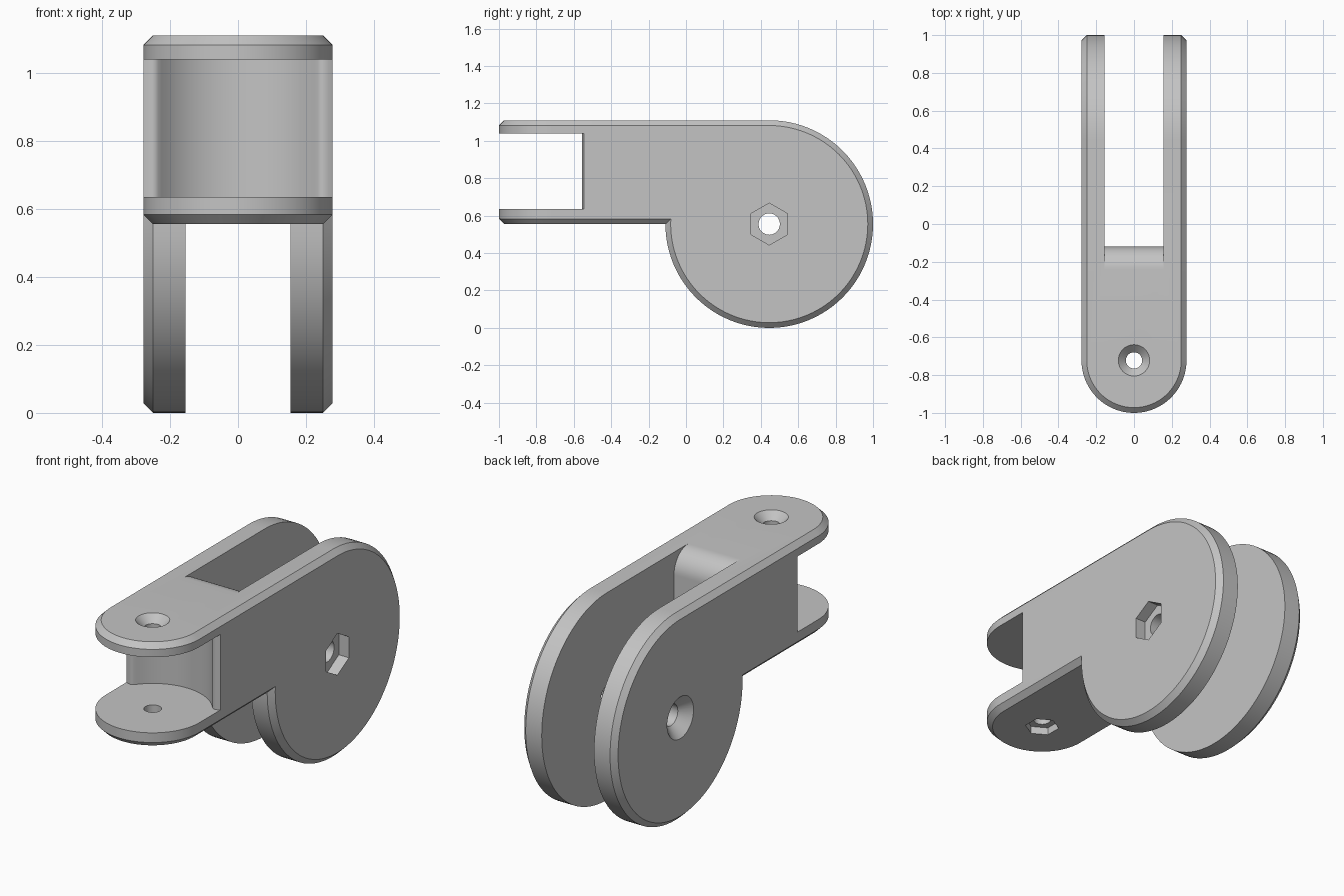
import bpy, bmesh
from math import sin, cos, pi, sqrt
from mathutils import Vector

old = bpy.data.objects.get("Cube")
if old:
    bpy.data.objects.remove(old, do_unlink=True)

HALF, CHAMFER = 0.278, 0.028          # half width of the link, edge chamfer
R = 0.555                             # rear disc radius, also the arm height
TOP = 2 * R
REAR_Y, FRONT_Y = 1 - R, HALF - 1     # the two pivot positions

grey = bpy.data.materials.new("plain_grey")
grey.use_nodes = True
grey.diffuse_color = (0.55, 0.55, 0.55, 1)
grey.node_tree.nodes["Principled BSDF"].inputs["Base Color"].default_value = grey.diffuse_color


def loft(name, rings):
    """Closed solid through rings with equal point counts."""
    bm = bmesh.new()
    loops = [[bm.verts.new(p) for p in ring] for ring in rings]
    n = len(loops[0])
    for a, b in zip(loops, loops[1:]):
        for i in range(n):
            j = (i + 1) % n
            bm.faces.new((a[i], a[j], b[j], b[i]))
    bm.faces.new(loops[0])
    bm.faces.new(loops[-1])
    bmesh.ops.recalc_face_normals(bm, faces=bm.faces)
    mesh = bpy.data.meshes.new(name)
    bm.to_mesh(mesh)
    bm.free()
    mesh.materials.append(grey)
    obj = bpy.data.objects.new(name, mesh)
    bpy.context.collection.objects.link(obj)
    return obj


def turned(name, axis, steps, n):
    """Round or n-sided solid; steps are (position, radius) along x or z."""
    def point(pos, r, t):
        if axis == "x":
            return Vector((pos, REAR_Y + r * sin(t), R + r * cos(t)))
        return Vector((r * sin(t), FRONT_Y + r * cos(t), pos))
    return loft(name, [[point(p, r, 2 * pi * i / n) for i in range(n)] for p, r in steps])


def boolean(target, tool, operation):
    mod = target.modifiers.new(tool.name, "BOOLEAN")
    mod.operation, mod.object, mod.solver = operation, tool, "EXACT"
    bpy.context.view_layer.objects.active = target
    bpy.ops.object.modifier_apply(modifier=mod.name)
    bpy.data.objects.remove(tool, do_unlink=True)


# Arm with a rounded nose and chamfered top and bottom edges
def arm_ring(z, r):
    nose = [(-r * cos(pi * i / 48), FRONT_Y - r * sin(pi * i / 48), z) for i in range(49)]
    return nose + [(r, REAR_Y, z), (-r, REAR_Y, z)]


inner = HALF - CHAMFER
link = loft("hinge_link", [arm_ring(R, inner), arm_ring(R + CHAMFER, HALF),
                           arm_ring(TOP - CHAMFER, HALF), arm_ring(TOP, inner)])

# Rear disc
disc = turned("rear_disc", "x", [(-HALF, R - CHAMFER), (-inner, R),
                                 (inner, R), (HALF, R - CHAMFER)], 96)
boolean(link, disc, "UNION")

# Rear slot that leaves two fork plates, with a rounded upper lip on the web
WEB_Y, LIP = -0.12, 0.12
slot = [(1.2, -0.1), (1.2, 1.2), (WEB_Y - LIP, 1.2)]
slot += [(WEB_Y - LIP + LIP * sin(pi * i / 24), TOP - LIP + LIP * cos(pi * i / 24))
         for i in range(13)]
slot += [(WEB_Y, -0.1)]
boolean(link, loft("fork_slot", [[(x, y, z) for y, z in slot] for x in (-0.155, 0.155)]),
        "DIFFERENCE")

# Front slot that leaves two flanges, with a hollowed back wall and rounded corners
SWEEP = 0.29
wall = [(0.225 * i / 12, FRONT_Y + sqrt(SWEEP ** 2 - (0.225 * i / 12) ** 2))
        for i in range(13)]
wall += [(0.235, -0.55), (0.243, -0.555), (0.252, -0.556), (0.265, -0.553),
         (HALF, -0.546), (0.4, -0.5), (0.4, -1.2)]
pocket = [(-x, y) for x, y in reversed(wall[1:])] + wall
boolean(link, loft("flange_slot", [[(x, y, z) for x, y in pocket] for z in (0.635, 1.04)]),
        "DIFFERENCE")

# Bolt holes: countersunk on one end, hexagonal nut recess on the other
cuts = [
    ("front_hole", "z", [(0.4, 0.043), (TOP - 0.04, 0.043), (TOP, 0.083), (TOP + 0.04, 0.123)], 48),
    ("front_nut", "z", [(0.4, 0.085), (R + 0.04, 0.085)], 6),
    ("rear_hole", "x", [(0.4, 0.057), (0.055 - HALF, 0.057), (-HALF, 0.112), (-HALF - 0.04, 0.152)], 48),
    ("rear_nut", "x", [(0.4, 0.112), (HALF - 0.06, 0.112)], 6),
]
for name, axis, steps, n in cuts:
    boolean(link, turned(name, axis, steps, n), "DIFFERENCE")

# Smooth shading with crisp edges
bpy.ops.object.select_all(action="DESELECT")
link.select_set(True)
bpy.context.view_layer.objects.active = link
bpy.ops.object.shade_smooth_by_angle(angle=pi / 6)
